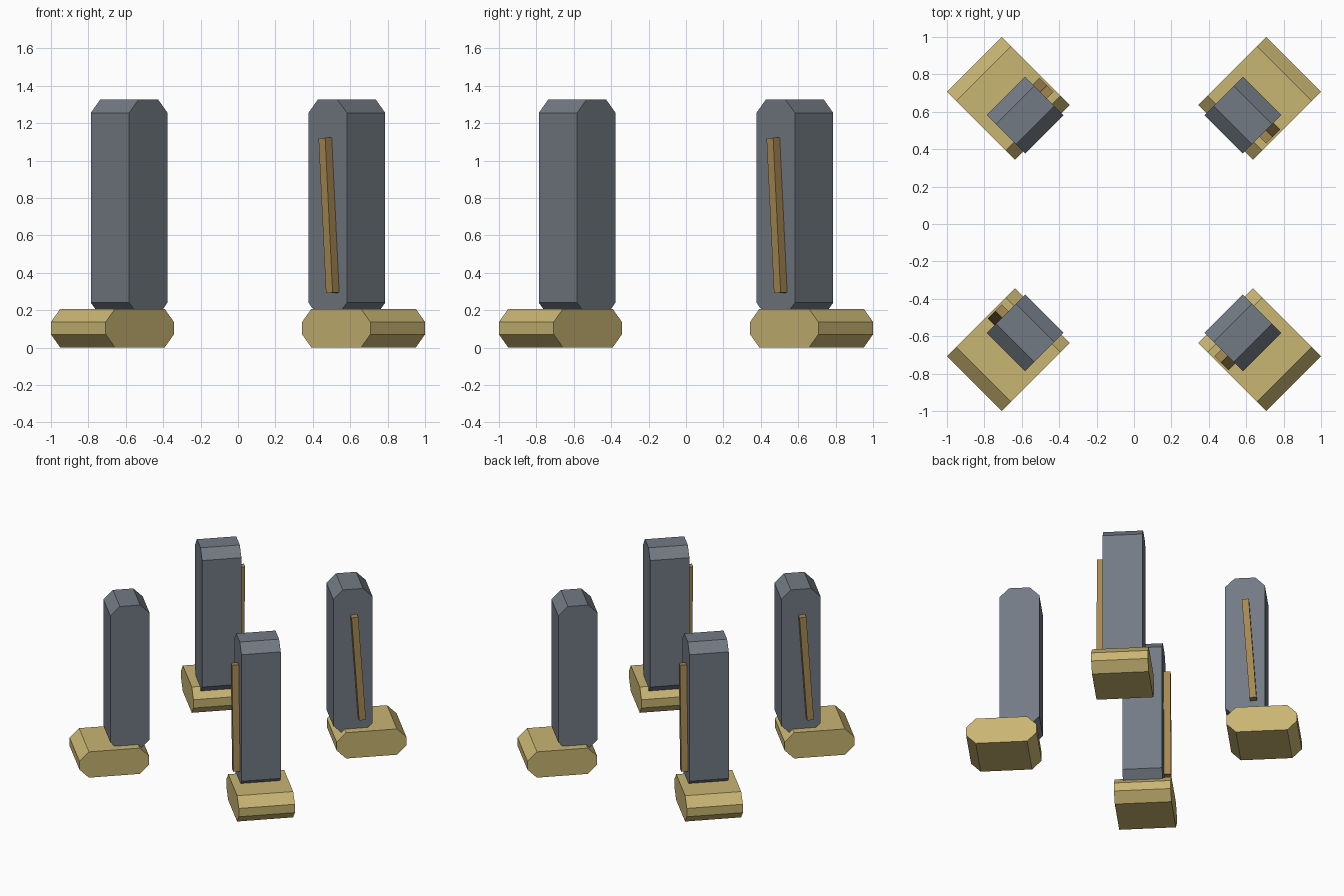
import bpy
from math import radians, pi
from mathutils import Matrix

if "Cube" in bpy.data.objects:
    bpy.data.objects.remove(bpy.data.objects["Cube"])


def material(name, rgb):
    m = bpy.data.materials.new(name)
    m.diffuse_color = (*rgb, 1)
    m.use_nodes = True
    m.node_tree.nodes["Principled BSDF"].inputs["Base Color"].default_value = m.diffuse_color
    return m


TAN = material("tan", (0.58, 0.46, 0.17))
SLATE = material("slate", (0.17, 0.195, 0.23))
BRONZE = material("bronze", (0.38, 0.25, 0.085))


def chamfered(x0, x1, z0, z1, c):
    """Rectangle in x/z with its four corners cut off."""
    return [(x0 + c, z0), (x1 - c, z0), (x1, z0 + c), (x1, z1 - c),
            (x1 - c, z1), (x0 + c, z1), (x0, z1 - c), (x0, z0 + c)]


def extrude(name, profile, y0, y1, mat, placement):
    """Prism: an x/z profile pulled along y, then placed."""
    n = len(profile)
    verts = [(x, y, z) for y in (y0, y1) for x, z in profile]
    faces = [tuple(range(n)), tuple(range(2 * n - 1, n - 1, -1))]
    faces += [(i, i + n, (i + 1) % n + n, (i + 1) % n) for i in range(n)]
    me = bpy.data.meshes.new(name)
    me.from_pydata(verts, [], faces)
    me.transform(placement)
    me.materials.append(mat)
    ob = bpy.data.objects.new(name, me)
    bpy.context.collection.objects.link(ob)
    return ob


FOOT = chamfered(0.692, 1.207, 0.0, 0.207, 0.07)
COLUMN = chamfered(0.678, 0.968, 0.17, 1.325, 0.07)
STRIP = [(-0.025, -0.415), (0.025, -0.415), (0.025, 0.415), (-0.025, 0.415)]
strip_tilt = Matrix.Translation((0.857, 0, 0.706)) @ Matrix.Rotation(radians(-3.9), 4, 'Y')

# Four pillars, each a quarter turn from the last; local x points outward
for k, corner in enumerate(("front_right", "back_right", "back_left", "front_left")):
    turn = Matrix.Rotation(-pi / 4 + k * pi / 2, 4, 'Z')
    extrude(corner + "_foot", FOOT, -0.207, 0.207, TAN, turn)
    extrude(corner + "_column", COLUMN, -0.145, 0.145, SLATE, turn)
    # Slanted strip on one side of the column
    extrude(corner + "_strip", STRIP, -0.195, -0.135, BRONZE, turn @ strip_tilt)
